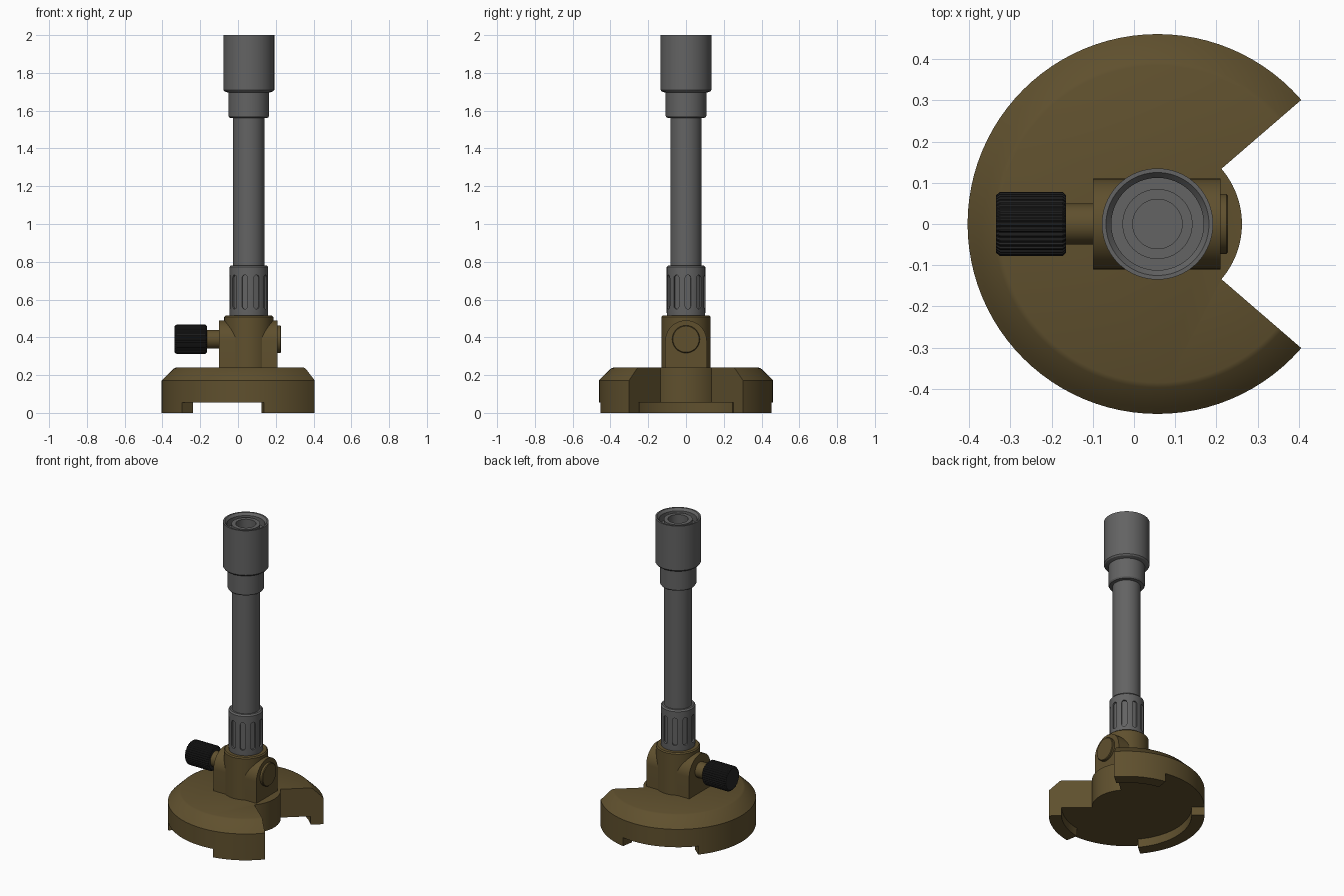
import bpy, bmesh
from math import sin, cos, pi, radians
from mathutils import Matrix

if "Cube" in bpy.data.objects:
    bpy.data.objects.remove(bpy.data.objects["Cube"])

AX = 0.057                       # x of the burner's vertical axis
UP = Matrix.Translation((AX, 0, 0))
SIDE = Matrix.Translation((0, 0, 0.39)) @ Matrix.Rotation(pi / 2, 4, 'Y')
FLAT = Matrix(((0, 1, 0, AX), (0, 0, 1, 0), (1, 0, 0, 0), (0, 0, 0, 1)))


def material(name, col):
    m = bpy.data.materials.new(name)
    m.diffuse_color = (*col, 1)
    m.use_nodes = True
    m.node_tree.nodes["Principled BSDF"].inputs["Base Color"].default_value = m.diffuse_color
    return m


BRASS = material("brass", (0.115, 0.08, 0.027))
STEEL = material("steel", (0.125, 0.125, 0.125))
BLACK = material("black", (0.018, 0.018, 0.018))


def finish(bm, name, mat=None):
    bmesh.ops.remove_doubles(bm, verts=bm.verts, dist=1e-5)
    bmesh.ops.recalc_face_normals(bm, faces=bm.faces)
    me = bpy.data.meshes.new(name)
    bm.to_mesh(me)
    bm.free()
    ob = bpy.data.objects.new(name, me)
    bpy.context.collection.objects.link(ob)
    if mat:
        me.materials.append(mat)
    return ob


def activate(ob):
    bpy.ops.object.select_all(action='DESELECT')
    ob.select_set(True)
    bpy.context.view_layer.objects.active = ob


def smooth(ob):
    activate(ob)
    bpy.ops.object.shade_smooth_by_angle(angle=radians(30))


def lathe(name, profile, mat, mtx=UP, seg=96, scale=lambda i: 1.0):
    """Revolve (radius, height) points, closing both ends with flat caps."""
    bm = bmesh.new()
    rings = [[bm.verts.new(mtx @ Matrix.Rotation(2 * pi * i / seg, 4, 'Z')
              @ Matrix.Translation((r * scale(i), 0, z)).translation)
              for i in range(seg)] for r, z in profile]
    for a, b in zip(rings, rings[1:]):
        for i in range(seg):
            j = (i + 1) % seg
            bm.faces.new((a[i], a[j], b[j], b[i]))
    bm.faces.new(rings[0])
    bm.faces.new(rings[-1])
    return finish(bm, name, mat)


def prism(bm, pts, d0, d1, mtx):
    """Extrude (y, z) outline along local x from d0 to d1."""
    a, b = ([bm.verts.new((mtx @ Matrix.Translation((d, u, v))).translation)
             for u, v in pts] for d in (d0, d1))
    bm.faces.new(a)
    bm.faces.new(b)
    for i in range(len(pts)):
        j = (i + 1) % len(pts)
        bm.faces.new((a[i], a[j], b[j], b[i]))


def arc(r, a0, a1, n, cx=0.0, cy=0.0):
    angs = [radians(a0 + (a1 - a0) * i / n) for i in range(n + 1)]
    return [(cx + r * cos(a), cy + r * sin(a)) for a in angs]


def cut(ob, cutter):
    cutter.hide_render = True
    m = ob.modifiers.new("cut", 'BOOLEAN')
    m.operation, m.solver, m.object = 'DIFFERENCE', 'EXACT', cutter
    activate(ob)
    bpy.ops.object.modifier_apply(modifier=m.name)
    bpy.data.objects.remove(cutter)


def cut_sector(ob, r0, r1, a0, a1, z0, z1):
    bm = bmesh.new()
    prism(bm, arc(r0, a0, a1, 24) + arc(r1, a1, a0, 24), z0, z1, FLAT)
    cut(ob, finish(bm, "sector_cutter"))


# Base: chamfered disc with a notch, a hollow underside and three feet
base = lathe("base", [(0.461, 0), (0.461, 0.172), (0.447, 0.186),
                      (0.397, 0.235), (0.385, 0.24)], BRASS)
cut(base, lathe("recess_cutter", [(0.385, -0.1), (0.385, 0.055)], None))
for start in (80, 220):
    cut_sector(base, 0.37, 0.6, start, start + 60, -0.1, 0.055)
cut_sector(base, 0.205, 0.8, -40.8, 40.8, -0.2, 0.4)
smooth(base)

# Valve body: arched block crossed by an upright cylinder
bm = bmesh.new()
prism(bm, [(-0.11, 0.235), (0.11, 0.235)] + arc(0.11, 0, 180, 32, 0, 0.38),
      -0.1, 0.21, Matrix.Identity(4))
smooth(finish(bm, "valve_block", BRASS))
smooth(lathe("valve_housing", [(0.13, 0.235), (0.13, 0.508), (0.123, 0.515)], BRASS))
smooth(lathe("valve_cap", [(0.073, 0.2), (0.073, 0.224), (0.069, 0.228)],
             BRASS, SIDE, 64))
smooth(lathe("valve_stem", [(0.05, -0.175), (0.05, -0.09)], BRASS, SIDE, 48))

# Ridged gas knob
smooth(lathe("gas_knob", [(0.07, -0.335), (0.078, -0.325), (0.078, -0.173),
                          (0.07, -0.165)], BLACK, SIDE, 144,
             lambda i: 1.0 if i % 4 < 2 else 0.955))

# Air collar with rounded grip slots
collar = lathe("air_collar", [(0.1, 0.505), (0.102, 0.53), (0.102, 0.772),
                              (0.094, 0.781)], STEEL)
bm = bmesh.new()
slot = arc(0.015, 0, 180, 10, 0, 0.715) + arc(0.015, 180, 360, 10, 0, 0.565)
for k in range(10):
    prism(bm, slot, 0.091, 0.13, UP @ Matrix.Rotation(radians(-102 + 36 * k), 4, 'Z'))
cut(collar, finish(bm, "slot_cutter"))
smooth(collar)

# Barrel and stepped burner head with an open, ringed mouth
smooth(lathe("barrel", [(0.083, 0.77), (0.083, 1.58)], STEEL))
smooth(lathe("burner_head", [
    (0.083, 1.56), (0.102, 1.563), (0.108, 1.572), (0.108, 1.695), (0.129, 1.702),
    (0.135, 1.71), (0.135, 2.0), (0.125, 2.0), (0.112, 1.985), (0.112, 1.94),
    (0.085, 1.94), (0.085, 1.985), (0.06, 1.985), (0.06, 1.88)], STEEL))
